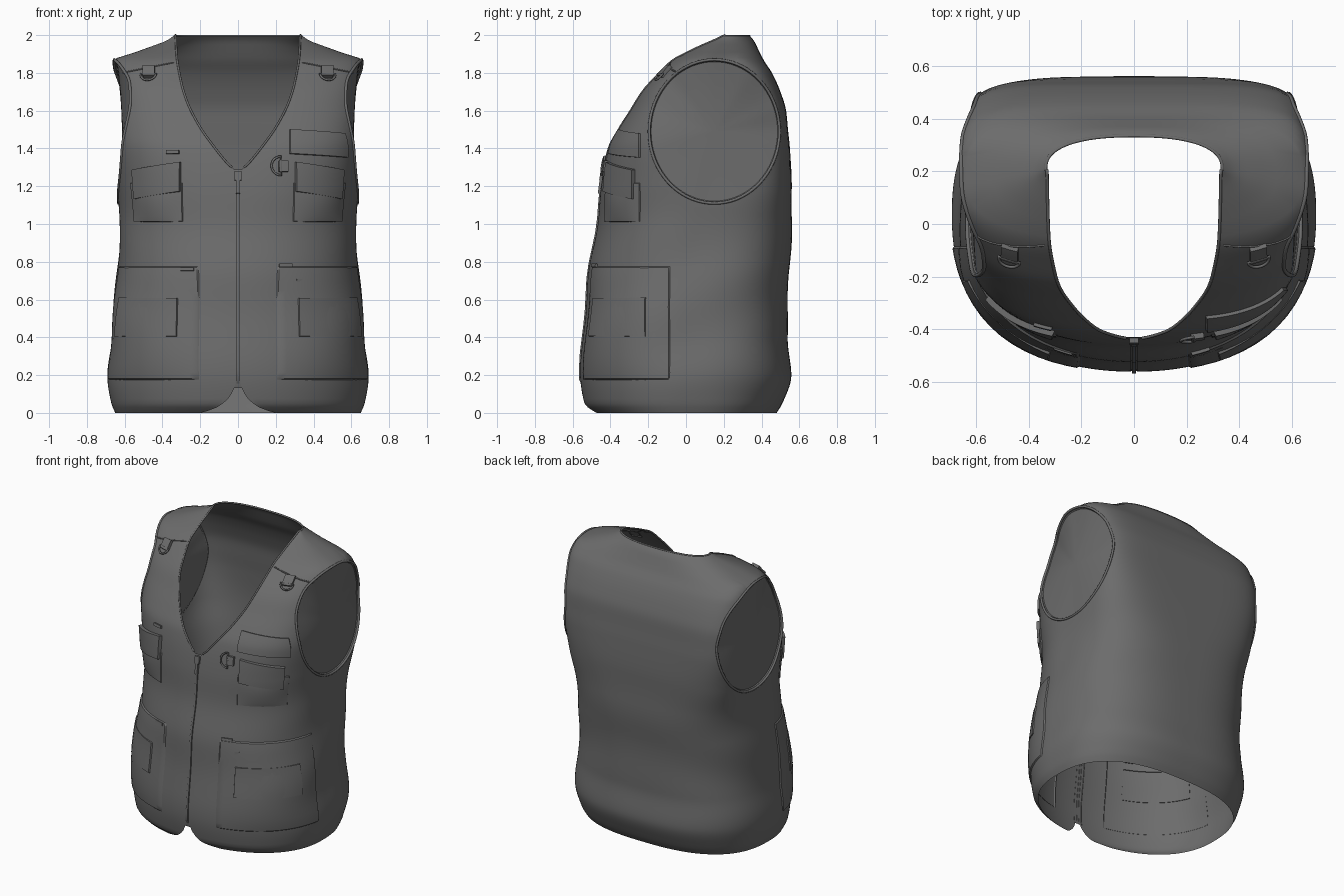
import bpy, bmesh, math
from mathutils import Vector

cube = bpy.data.objects.get("Cube")
if cube:
    bpy.data.objects.remove(cube)

cloth = bpy.data.materials.new("dark grey cloth")
cloth.use_nodes = True
GREY = (0.15, 0.15, 0.15, 1)
cloth.diffuse_color = GREY
cloth.node_tree.nodes["Principled BSDF"].inputs["Base Color"].default_value = GREY

# Body profiles: height, half width, front y, back y
BODY = [(0, .65, -.49, .48), (.05, .67, -.54, .51), (.2, .69, -.56, .56), (.4, .67, -.545, .535),
        (.7, .645, -.52, .545), (1, .625, -.47, .56), (1.2, .64, -.45, .56), (1.4, .655, -.41, .55),
        (1.5, .66, -.36, .54), (1.6, .665, -.3, .53), (1.7, .665, -.24, .5), (1.8, .665, -.15, .455),
        (1.87, .655, -.08, .41), (1.9, .57, -.03, .395), (1.94, .46, .04, .375),
        (1.97, .38, .1, .36), (2, .335, .18, .335)]
# Section shape: height, widest y, front squareness, back squareness
SHAPE = [(0, 0, 2.2, 2.6), (.8, .02, 2.2, 3), (1.2, .08, 2.6, 4.5), (1.5, .1, 3, 6),
         (1.8, .14, 3, 5), (1.9, .18, 2.5, 3), (2, .21, 2.2, 2.4)]
# Half width of the front opening, from the hem corners up to the neck
OPENING = [(0, .2), (.02, .13), (.05, .08), (.1, .035), (.17, .012), (1.28, .012), (1.31, .045),
           (1.4, .12), (1.52, .205), (1.65, .27), (1.75, .3), (1.9, .325), (2, .33)]


def sample(table, z, col):
    """Smooth monotone interpolation of one column of a table."""
    z = min(max(z, table[0][0]), table[-1][0])
    i = 0
    while i < len(table) - 2 and z > table[i + 1][0]:
        i += 1

    def slope(k):
        return (table[k + 1][col] - table[k][col]) / (table[k + 1][0] - table[k][0])

    def tangent(k):
        if k == 0 or k == len(table) - 1:
            return slope(min(k, len(table) - 2))
        a, b = slope(k - 1), slope(k)
        return 2 * a * b / (a + b) if a * b > 0 else 0

    h = table[i + 1][0] - table[i][0]
    t = (z - table[i][0]) / h
    s = t * t * (3 - 2 * t)
    return (table[i][col] * (1 - s) + table[i + 1][col] * s
            + h * t * (1 - t) * ((1 - t) * tangent(i) - t * tangent(i + 1)))


def section(z):
    return [sample(BODY, z, c) for c in (1, 2, 3)] + [sample(SHAPE, z, c) for c in (1, 2, 3)]


def surface(phi, z):
    """Point of the cloth at a turn angle (0 = front middle) and a height."""
    w, yf, yb, yc, pf, pb = section(z)
    s, c = math.sin(phi), math.cos(phi)
    p, depth = (pf, yc - yf) if c > 0 else (pb, yb - yc)
    r = (abs(s) ** p + abs(c) ** p) ** (-1 / p)
    fold = 0
    if z < 1.2:  # soft slanting creases
        fold = .008 * math.sin(math.pi * z / 1.2) * math.sin(13 * z + 4 * math.cos(phi))
    return Vector((w * s * r * (1 + fold), yc - depth * c * r * (1 + fold), z))


def angle_at_x(x, z):
    w, p = section(z)[0], section(z)[4]
    a = min(abs(x) / w, .999)
    return math.copysign(math.atan2(a, (1 - a ** p) ** (1 / p)), x)


def angle_at_y(y, z):
    w, yf, yb, yc, pf, pb = section(z)
    c = min((yc - y) / (yc - yf), .999)
    return math.atan2((1 - c ** pf) ** (1 / pf), c)


def side_x(y, z):
    w, yf, yb, yc, pf, pb = section(z)
    c, p = ((yc - y) / (yc - yf), pf) if y < yc else ((y - yc) / (yb - yc), pb)
    return w * (1 - min(c, .98) ** p) ** (1 / p)


def frame(phi, z):
    """Across, up and outward directions on the cloth."""
    e = .004
    across = (surface(phi + e, z) - surface(phi - e, z)).normalized()
    up = (surface(phi, z + e) - surface(phi, z - e)).normalized()
    out = across.cross(up).normalized()
    return across, out.cross(across), out


def make(name, bm, mirror=False, merge=False):
    mesh = bpy.data.meshes.new(name)
    bm.to_mesh(mesh)
    bm.free()
    mesh.materials.append(cloth)
    ob = bpy.data.objects.new(name, mesh)
    bpy.context.collection.objects.link(ob)
    if mirror:
        mod = ob.modifiers.new("other side", 'MIRROR')
        mod.use_mirror_merge = merge
    bpy.ops.object.select_all(action='DESELECT')
    ob.select_set(True)
    bpy.context.view_layer.objects.active = ob
    bpy.ops.object.shade_smooth_by_angle(angle=math.radians(40))


def grid(columns):
    bm = bmesh.new()
    cols = [[bm.verts.new(p) for p in col] for col in columns]
    for a, b in zip(cols, cols[1:]):
        for j in range(len(a) - 1):
            bm.faces.new((a[j], b[j], b[j + 1], a[j + 1]))
    return bm


def tube(name, points, radius, cyclic=False, both=True):
    for side in ((1, -1) if both else (1,)):
        curve = bpy.data.curves.new(name, 'CURVE')
        curve.dimensions = '3D'
        curve.bevel_depth = radius
        curve.bevel_resolution = 2
        spline = curve.splines.new('POLY')
        spline.points.add(len(points) - 1)
        for sp, p in zip(spline.points, points):
            sp.co = (p.x * side, p.y, p.z, 1)
        spline.use_cyclic_u = cyclic
        curve.materials.append(cloth)
        label = name if not both else ("left_" if side > 0 else "right_") + name
        bpy.context.collection.objects.link(bpy.data.objects.new(label, curve))


def patch(name, x0, z0, z1, thick, x1=None, y1=None, tilt=0, puff=0, mirror=True):
    """Raised cloth panel from x0 to x1 (or round the side to y1)."""
    steps = [0, .02] + [k / 14 for k in range(1, 14)] + [.98, 1]
    cols = []
    for s in steps:
        col = []
        for t in steps:
            z = z0 + (z1 - z0) * t - tilt * s
            a = angle_at_x(x0, z)
            b = angle_at_x(x1, z) if y1 is None else angle_at_y(y1, z)
            phi = a + (b - a) * s
            edge = s in (0, 1) or t in (0, 1)
            lift = -.006 if edge else thick + puff * math.sin(math.pi * s) * math.sin(math.pi * t) ** .7
            col.append(surface(phi, z) + frame(phi, z)[2] * lift)
        cols.append(col)
    make(name, grid(cols), mirror)


# Armhole outline, lying on the side of the body
ARM_Y, ARM_Z, ARM_RY, ARM_RZ = .15, 1.49, .345, .38


def arm_point(angle):
    y, z = ARM_Y + ARM_RY * math.cos(angle), ARM_Z + ARM_RZ * math.sin(angle)
    return Vector((side_x(y, z), y, z))


def arm_radius(p):
    return math.hypot((p.y - ARM_Y) / ARM_RY, (p.z - ARM_Z) / ARM_RZ)


# Body shell: half of it, open at the neck, front and hem
heights = [0, .01, .03, .05, .075] + [.1 + .02 * k for k in range(90)] + [1.91, 1.93, 1.95, 1.965, 1.98, 1.99, 2]
heights = sorted(set(round(z, 3) for z in heights))
starts = [angle_at_x(sample(OPENING, z, 1), z) for z in heights]
N = 80
shell = grid([[surface(a + (math.pi - a) * k / N, z) for a, z in zip(starts, heights)]
              for k in range(N + 1)])
for v in shell.verts:
    if abs(v.co.x) < 1e-5:
        v.co.x = 0
inside = [f for f in shell.faces
          if f.calc_center_median().x > .35 and arm_radius(f.calc_center_median()) < 1]
rim = {v for f in inside for v in f.verts}
bmesh.ops.delete(shell, geom=inside, context='FACES')
for v in rim:
    if v.is_valid:
        v.co = arm_point(math.atan2((v.co.z - ARM_Z) / ARM_RZ, (v.co.y - ARM_Y) / ARM_RY))
make("vest_body", shell, True, True)

# Armhole panels and their bound edges
loop = [arm_point(math.tau * k / 72) for k in range(72)]
middle = Vector((sum(p.x for p in loop) / 72 + .01, ARM_Y, ARM_Z))
panel = []
for p in loop + loop[:1]:
    inner = []
    for r in (0, .25, .5, .75, .97, 1):
        q = middle.lerp(p, r)
        q.x = middle.x + (p.x - middle.x) * r * r - (.012 if r < 1 else 0)
        inner.append(q)
    panel.append(inner)
disc = grid(panel)
bmesh.ops.remove_doubles(disc, verts=disc.verts, dist=1e-5)
bmesh.ops.recalc_face_normals(disc, faces=disc.faces)
make("armhole_panels", disc, True)
tube("armhole_binding", loop, .008, True)

# Bound neck edge
neck = [surface(a, z) for a, z in zip(starts, heights) if z > 1.29]
neck += [surface(starts[-1] + (math.pi - starts[-1]) * k / 30, 2) - Vector((0, 0, .004)) for k in range(1, 31)]
tube("neck_binding", neck, .006)

# Front fastening: placket, teeth strip and puller
patch("placket", -.03, .13, 1.29, -.003, x1=.03, mirror=False)
patch("zip_teeth", -.008, .15, 1.27, .006, x1=.008, mirror=False)
patch("zip_slider", -.018, 1.23, 1.28, .014, x1=.018, mirror=False)
patch("zip_puller", -.01, 1.16, 1.24, .012, x1=.01, mirror=False)

# Pockets and flaps
patch("lower_pockets", .2, .17, .78, .006, y1=-.08, puff=.022)
patch("lower_flaps", .31, .4, .61, .026, y1=-.2)
patch("chest_pockets", .29, 1.01, 1.22, .006, y1=-.24, puff=.014)
patch("chest_flaps", .3, 1.17, 1.33, .022, y1=-.27, tilt=.04)
patch("upper_chest_panel", .27, 1.37, 1.5, .012, y1=-.24, tilt=.02, mirror=False)

# Small webbing loops
for k, (x, z) in enumerate([(-.345, 1.38), (-.265, .76), (-.355, .67), (.25, .78), (.34, .7)]):
    patch(f"webbing_loop_{k + 1}", x - .035, z - .009, z + .009, .012, x1=x + .035, mirror=False)

# Shoulder seam
tube("shoulder_seam", [surface(angle_at_x(.34 + .03 * k, 1.855 - .006 * k), 1.855 - .006 * k)
                       for k in range(10)], .004)


def d_ring(name, x, z, size, turn, both):
    phi = angle_at_x(x, z)
    across, up, out = frame(phi, z)
    arc = [(math.cos(math.pi * k / 14), -math.sin(math.pi * k / 14)) for k in range(15)]
    pts = []
    for u, v in arc:
        u, v = (u * math.cos(turn) - v * math.sin(turn), u * math.sin(turn) + v * math.cos(turn))
        pts.append(surface(phi, z) + out * .016 + (across * u + up * v) * size)
    tube(name, pts, .006, True, both)


# D-rings with their tabs
d_ring("shoulder_ring", .47, 1.785, .042, 0, True)
patch("shoulder_tabs", .438, 1.775, 1.83, .02, x1=.502)
d_ring("chest_ring", .225, 1.305, .05, -math.pi / 2, False)
patch("chest_tab", .215, 1.275, 1.335, .02, x1=.265, mirror=False)
